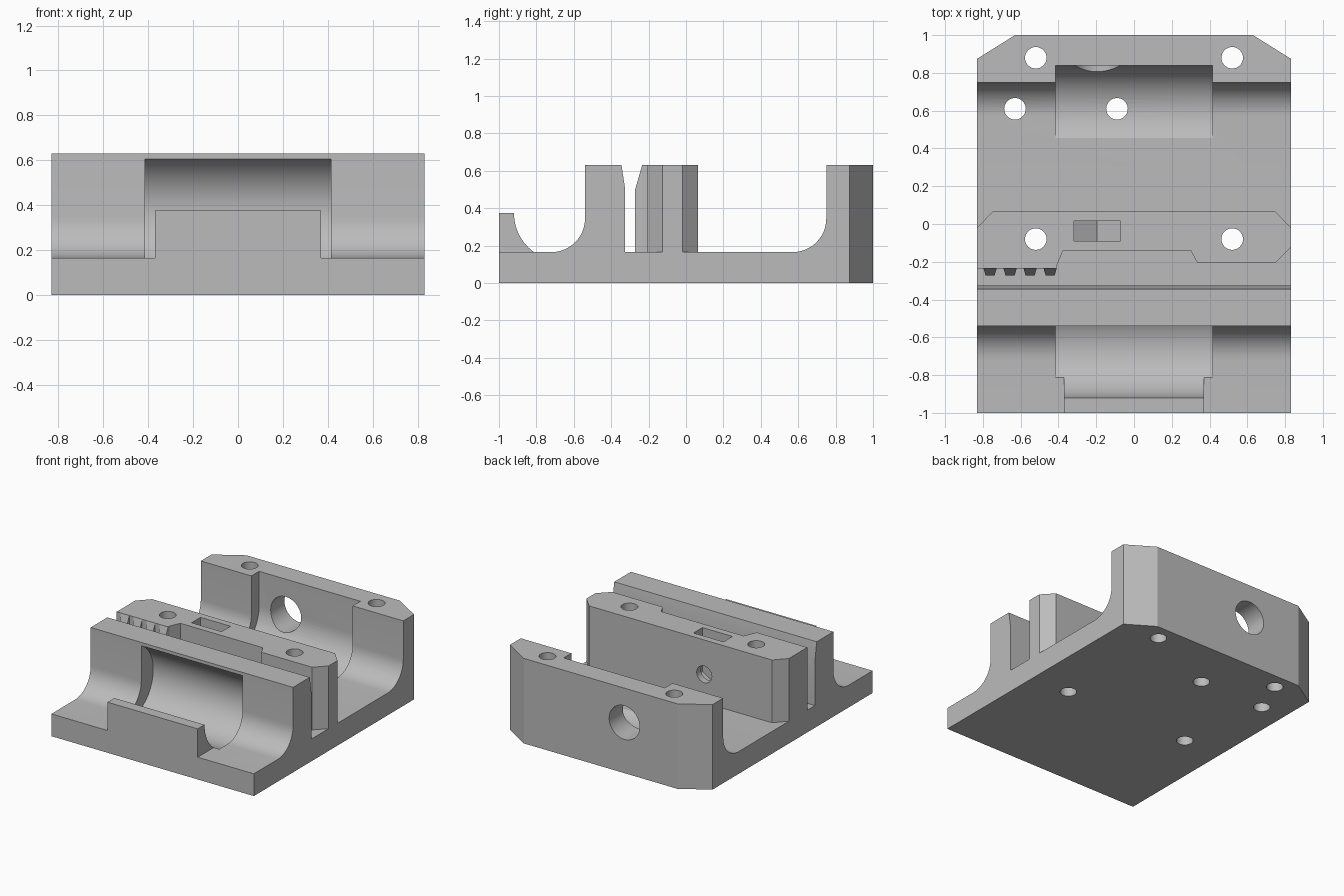
import bpy, bmesh, math
from mathutils import Vector

cube = bpy.data.objects.get("Cube")
if cube:
    bpy.data.objects.remove(cube, do_unlink=True)

W, TOP, FLOOR, AXIS_Z = 0.83, 0.63, 0.165, 0.375   # half width, wall top, floor, rod axis

grey = bpy.data.materials.new("light grey")
grey.use_nodes = True
colour = (0.5, 0.5, 0.5, 1)
grey.diffuse_color = colour
grey.node_tree.nodes["Principled BSDF"].inputs["Base Color"].default_value = colour


def add_object(name, bm):
    bmesh.ops.recalc_face_normals(bm, faces=bm.faces)
    mesh = bpy.data.meshes.new(name)
    bm.to_mesh(mesh)
    bm.free()
    obj = bpy.data.objects.new(name, mesh)
    bpy.context.collection.objects.link(obj)
    mesh.materials.append(grey)
    return obj


def prism(name, points, axis, start, end):
    """Extrude a 2D outline along an axis; the outline uses the other two axes in order."""
    def place(p):
        co = list(p)
        co.insert("xyz".index(axis), start)
        return co
    bm = bmesh.new()
    face = bm.faces.new([bm.verts.new(place(p)) for p in points])
    step = Vector((0, 0, 0))
    step["xyz".index(axis)] = end - start
    new = bmesh.ops.extrude_face_region(bm, geom=[face])["geom"]
    bmesh.ops.translate(bm, vec=step, verts=[v for v in new if isinstance(v, bmesh.types.BMVert)])
    return add_object(name, bm)


def arc(cx, cy, r, a, b, n):
    return [(cx + r * math.cos(math.radians(a + (b - a) * i / n)),
             cy + r * math.sin(math.radians(a + (b - a) * i / n))) for i in range(n + 1)]


def circle(cx, cy, r, n=48):
    return arc(cx, cy, r, 0, 360, n)[:-1]


def box(x, y):
    return [(x[0], y[0]), (x[1], y[0]), (x[1], y[1]), (x[0], y[1])]


def hull(name, points):
    bm = bmesh.new()
    for p in points:
        bm.verts.new(p)
    bmesh.ops.convex_hull(bm, input=bm.verts)
    return add_object(name, bm)


def combine(target, tool, operation):
    mod = target.modifiers.new(operation.lower(), 'BOOLEAN')
    mod.operation, mod.solver, mod.object = operation, 'EXACT', tool
    bpy.context.view_layer.objects.active = target
    bpy.ops.object.modifier_apply(modifier=mod.name)
    bpy.data.objects.remove(tool, do_unlink=True)


# Base plate with filleted front and back walls
R = 0.18
profile = [(-1, 0), (1, 0), (1, TOP), (0.75, TOP)]
profile += arc(0.75 - R, FLOOR + R, R, 0, -90, 12)
profile += [(-0.325, FLOOR), (-0.325, 0.5), (-0.345, TOP), (-0.54, TOP)]
profile += arc(-0.54 - R, FLOOR + R, R, 0, -90, 12)
profile += [(-1, FLOOR)]
block = prism("carriage_block", profile, "x", -W, W)

# Middle clamp wall and front bearing lip
middle = [(-W, -0.235), (-0.415, -0.235), (-0.375, -0.14), (0.3, -0.14), (0.335, -0.205),
          (0.75, -0.205), (W, -0.125), (W, -0.02), (0.75, 0.065), (-0.75, 0.065), (-W, -0.02)]
combine(block, prism("middle_wall", middle, "z", 0.1, TOP), 'UNION')
combine(block, prism("front_lip", box((-1, -0.75), (0.1, AXIS_Z)), "x", -0.37, 0.37), 'UNION')

# Bearing pockets
combine(block, prism("front_pocket", circle(-0.66, AXIS_Z, 0.26, 64), "x", -0.415, 0.415), 'DIFFERENCE')
u_shape = arc(0.59, AXIS_Z, 0.25, 0, -180, 32) + [(0.34, 0.8), (0.84, 0.8)]
combine(block, prism("back_pocket", u_shape, "x", -0.415, 0.415), 'DIFFERENCE')

# Chamfered back corners
for s in (-1, 1):
    corner = [(s * 0.63, 1), (s * W, 0.875), (s * 1.03, 0.75), (s * 1.03, 1.25), (s * 0.23, 1.25)]
    combine(block, prism("corner_cut", corner, "z", -0.1, 0.8), 'DIFFERENCE')

# Vertical screw holes
for x, y in [(-0.52, 0.88), (0.52, 0.88), (-0.52, -0.08), (0.52, -0.08), (-0.63, 0.61), (-0.09, 0.61)]:
    combine(block, prism("screw_hole", circle(x, y, 0.057, 32), "z", -0.1, 0.8), 'DIFFERENCE')

# Bolt access hole, bolt hole and nut trap with a pointed bottom
NX = -0.195
combine(block, prism("access_hole", circle(NX, AXIS_Z, 0.125), "y", 0.7, 1.1), 'DIFFERENCE')
combine(block, prism("bolt_hole", circle(NX, AXIS_Z, 0.062, 32), "y", -0.2, 0.1), 'DIFFERENCE')
nut = [(NX - 0.123, 0.8), (NX - 0.123, 0.304), (NX, 0.233), (NX + 0.123, 0.304), (NX + 0.123, 0.8)]
combine(block, prism("nut_trap", nut, "y", -0.09, 0.015), 'DIFFERENCE')

# Belt teeth with sloped lead-in tops
for i in range(4):
    x = -0.762 + i * 0.106
    points = []
    for s in (-1, 1):
        for z in (0.15, 0.5):
            points += [(x + s * 0.035, -0.22, z), (x + s * 0.035, -0.235, z), (x + s * 0.024, -0.272, z)]
        points += [(x + s * 0.035, -0.22, TOP - 0.002), (x + s * 0.035, -0.235, TOP - 0.002)]
    hull("belt_tooth_%d" % (i + 1), points)

# Smooth curved surfaces, keep edges sharp
bpy.ops.object.select_all(action='DESELECT')
block.select_set(True)
bpy.context.view_layer.objects.active = block
bpy.ops.object.shade_smooth_by_angle(angle=math.radians(25))
